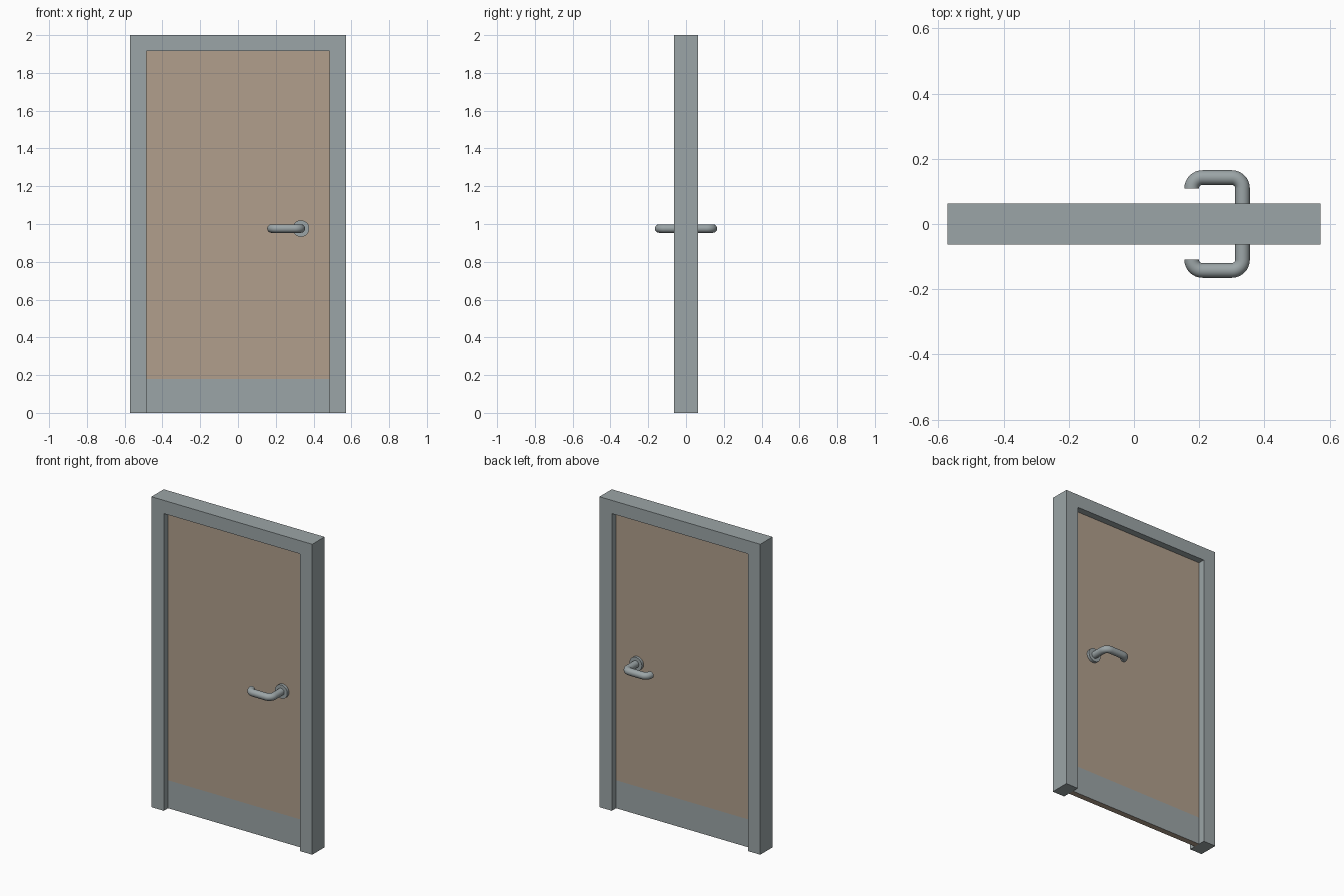
import bpy, bmesh, math
from mathutils import Matrix

if "Cube" in bpy.data.objects:
    bpy.data.objects.remove(bpy.data.objects["Cube"])


def material(name, rgb):
    m = bpy.data.materials.new(name)
    m.diffuse_color = (*rgb, 1.0)
    m.use_nodes = True
    m.node_tree.nodes["Principled BSDF"].inputs["Base Color"].default_value = m.diffuse_color
    return m


GREY = material("grey metal", (0.33, 0.375, 0.385))
WOOD = material("pale wood", (0.44, 0.345, 0.262))

W, H, D = 0.573, 2.0, 0.0625        # frame half width, height, half depth
IW, IH = 0.485, 1.915               # opening half width, height
T, KICK = 0.019, 0.18               # door half thickness, kick plate height
HX, HZ, R = 0.333, 0.976, 0.0225    # handle position and tube radius


def add_object(name, bm, mats):
    bmesh.ops.recalc_face_normals(bm, faces=bm.faces[:])
    mesh = bpy.data.meshes.new(name)
    bm.to_mesh(mesh)
    bm.free()
    for m in mats:
        mesh.materials.append(m)
    ob = bpy.data.objects.new(name, mesh)
    bpy.context.collection.objects.link(ob)
    return ob


def smooth(ob):
    bpy.ops.object.select_all(action='DESELECT')
    ob.select_set(True)
    bpy.context.view_layer.objects.active = ob
    bpy.ops.object.shade_smooth_by_angle(angle=math.radians(40))


# door frame: arch profile extruded through the wall depth
bm = bmesh.new()
profile = [(-W, 0), (-W, H), (W, H), (W, 0), (IW, 0), (IW, IH), (-IW, IH), (-IW, 0)]
face = bm.faces.new([bm.verts.new((x, -D, z)) for x, z in profile])
ext = bmesh.ops.extrude_face_region(bm, geom=[face], use_keep_orig=True)
bmesh.ops.translate(bm, vec=(0, 2 * D, 0),
                    verts=[v for v in ext["geom"] if isinstance(v, bmesh.types.BMVert)])
add_object("door_frame", bm, [GREY])

# door leaf, cut at kick plate height; broad faces below the cut are metal
bm = bmesh.new()
bmesh.ops.create_cube(bm, size=1, matrix=Matrix.Translation((0, 0, IH / 2))
                      @ Matrix.Diagonal((2 * IW, 2 * T, IH, 1)))
bmesh.ops.bisect_plane(bm, geom=bm.verts[:] + bm.edges[:] + bm.faces[:],
                       plane_co=(0, 0, KICK), plane_no=(0, 0, 1))
bm.normal_update()
for f in bm.faces:
    if abs(f.normal.y) > 0.9 and f.calc_center_median().z < KICK:
        f.material_index = 1
add_object("door_leaf", bm, [WOOD, GREY])


# lever path (x, y) with two rounded bends, for the side s = -1 front, 1 back
def lever_path(s, bend=0.033, steps=8):
    y_out, y_end, x_end = 0.1425, 0.109, 0.177
    pts = [(HX, T)]
    for cx, cy, a0 in ((HX - bend, y_out - bend, 0), (x_end + bend, y_out - bend, 90)):
        for i in range(steps + 1):
            a = math.radians(a0 + 90 * i / steps)
            pts.append((cx + bend * math.cos(a), cy + bend * math.sin(a)))
    pts[-1] = (x_end, y_end)
    return [(x, s * y) for x, y in pts]


def lever(name, s, sides=24):
    pts = lever_path(s)
    bm = bmesh.new()
    rings = []
    for i, (x, y) in enumerate(pts):
        # tangent angle: straight stem, then 90 degrees per bend
        k = max(0, i - 1)
        a = math.radians(90 * (k / 8 if k <= 8 else 1 + (k - 9) / 8))
        nx, ny = math.cos(a), s * math.sin(a)
        ring = []
        for j in range(sides):
            t = 2 * math.pi * j / sides
            c = R * math.cos(t)
            ring.append(bm.verts.new((x + nx * c, y + ny * c, HZ + R * math.sin(t))))
        rings.append(ring)
    for a, b in zip(rings, rings[1:]):
        for j in range(sides):
            n = (j + 1) % sides
            bm.faces.new((a[j], a[n], b[n], b[j]))
    bm.faces.new(rings[0])
    bm.faces.new(rings[-1])
    smooth(add_object(name, bm, [GREY]))


# round plate behind the lever
def rosette(name, s, depth=0.018):
    bm = bmesh.new()
    bmesh.ops.create_cone(bm, cap_ends=True, segments=32, radius1=0.044, radius2=0.044,
                          depth=depth,
                          matrix=Matrix.Translation((HX, s * (T + depth / 2), HZ))
                          @ Matrix.Rotation(math.pi / 2, 4, 'X'))
    smooth(add_object(name, bm, [GREY]))


for side, s in (("front", -1), ("back", 1)):
    lever(side + "_handle", s)
    rosette(side + "_rosette", s)
